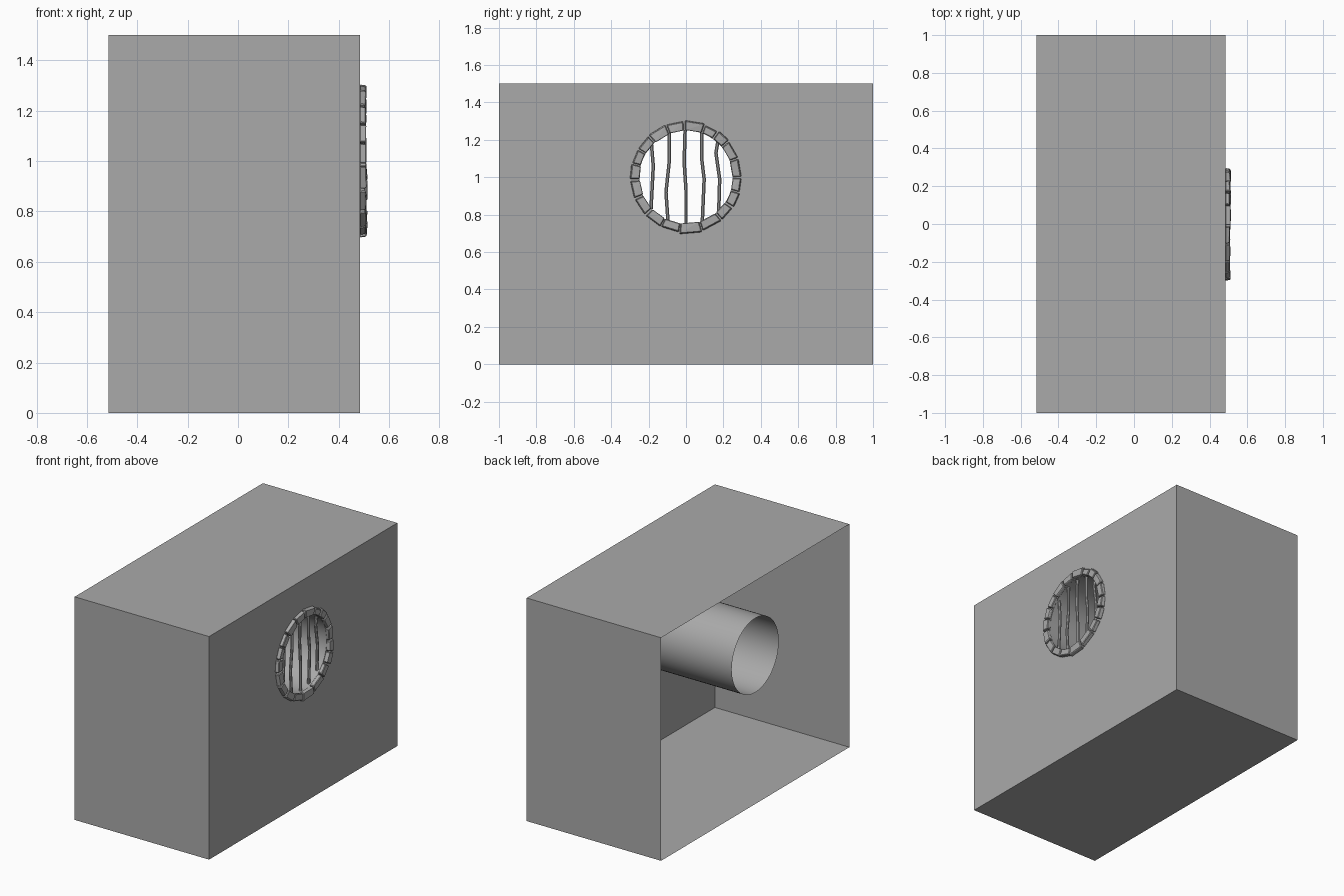
import bpy, bmesh, math, random
from mathutils import Vector

random.seed(4)
if "Cube" in bpy.data.objects:
    bpy.data.objects.remove(bpy.data.objects["Cube"])

BACK, FRONT = -0.515, 0.485      # x of the open side and of the pierced wall
AXIS_Z, RADIUS, SEGMENTS = 1.0, 0.25, 48


def material(name, value):
    mat = bpy.data.materials.new(name)
    mat.use_nodes = True
    colour = (value, value, value, 1)
    mat.diffuse_color = colour
    mat.node_tree.nodes["Principled BSDF"].inputs["Base Color"].default_value = colour
    return mat


grey = material("plain grey", 0.4)


def finish(bm, name):
    mesh = bpy.data.meshes.new(name)
    bm.to_mesh(mesh)
    bm.free()
    mesh.materials.append(grey)
    obj = bpy.data.objects.new(name, mesh)
    bpy.context.collection.objects.link(obj)
    return obj


def polar(x, radius, angle):
    return Vector((x, radius * math.cos(angle), AXIS_Z + radius * math.sin(angle)))


def loop(bm, points):
    verts = [bm.verts.new(p) for p in points]
    edges = [bm.edges.new((a, b)) for a, b in zip(verts, verts[1:] + verts[:1])]
    return verts, edges


circle = [2 * math.pi * i / SEGMENTS for i in range(SEGMENTS)]
corners = [(-1, 0), (1, 0), (1, 1.5), (-1, 1.5)]

# Thin shell, open on the -x side
bm = bmesh.new()
near, near_edges = loop(bm, [(FRONT, y, z) for y, z in corners])
far = [bm.verts.new((BACK, y, z)) for y, z in corners]
for i in range(4):
    j = (i + 1) % 4
    bm.faces.new((near[i], far[i], far[j], near[j]))
# Wall with a round opening
rim, rim_edges = loop(bm, [polar(FRONT, RADIUS, a) for a in circle])
bmesh.ops.triangle_fill(bm, edges=near_edges + rim_edges, use_beauty=True,
                        normal=(1, 0, 0))
finish(bm, "wall_block")

# Drain pipe running through the block
bm = bmesh.new()
front_ring = [bm.verts.new(polar(FRONT, RADIUS, a)) for a in circle]
back_ring = [bm.verts.new(polar(BACK, RADIUS, a)) for a in circle]
for i in range(SEGMENTS):
    j = (i + 1) % SEGMENTS
    face = bm.faces.new((front_ring[i], front_ring[j], back_ring[j], back_ring[i]))
    face.smooth = True
finish(bm, "drain_pipe")

# Ring of uneven stones around the opening
joints = [0, 20, 40, 55, 70, 92, 111, 132, 150, 166, 183,
          203, 223, 243, 263, 287, 310, 327, 344, 360]
for start, end in zip(joints, joints[1:]):
    bm = bmesh.new()
    inner = RADIUS + random.uniform(-0.003, 0.003)
    outer = 0.3 + random.uniform(-0.004, 0.006)
    tops = []
    for base, angle, side in ((start, start, 1), (end, end, -1)):
        a = math.radians(angle + side * random.uniform(0.5, 1.2))
        for r in (inner, outer):
            height = random.uniform(0.02, 0.026)
            if 285 < base < 345:
                height += 0.004
            bm.verts.new(polar(FRONT - 0.002, r, a))
            bm.verts.new(polar(FRONT + height, r - 0.004 * (r == outer), a))
    bmesh.ops.convex_hull(bm, input=bm.verts[:])
    bmesh.ops.dissolve_limit(bm, angle_limit=math.radians(4),
                             verts=bm.verts[:], edges=bm.edges[:])
    bmesh.ops.recalc_face_normals(bm, faces=bm.faces[:])
    stone = finish(bm, "rim_stone")
    bevel = stone.modifiers.new("worn_edges", "BEVEL")
    bevel.width = 0.004
    bevel.segments = 1

# Bent bars: (y, z) points from top to bottom
bars = [
    [(-.185, 1.18), (-.175, 1.06), (-.187, .83)],
    [(-.09, 1.24), (-.09, 1.08), (-.107, .92), (-.096, .76)],
    [(-.005, 1.25), (-.01, 1.08), (0, .93), (0, .75)],
    [(.085, 1.24), (.085, 1.09), (.097, .99), (.087, .76)],
    [(.17, 1.19), (.16, 1.13), (.18, .99), (.175, .82)],
]
for points in bars:
    bm = bmesh.new()
    rings = []
    for y, z in points:
        ring = []
        for k in range(8):
            a = math.tau * (k + 0.5) / 8
            ring.append(bm.verts.new((0.465 + 0.01 * math.cos(a),
                                      y + 0.01 * math.sin(a), z)))
        rings.append(ring)
    for upper, lower in zip(rings, rings[1:]):
        for k in range(8):
            n = (k + 1) % 8
            bm.faces.new((upper[k], lower[k], lower[n], upper[n]))
    bm.faces.new(rings[0])
    bm.faces.new(rings[-1][::-1])
    finish(bm, "grate_bar")
